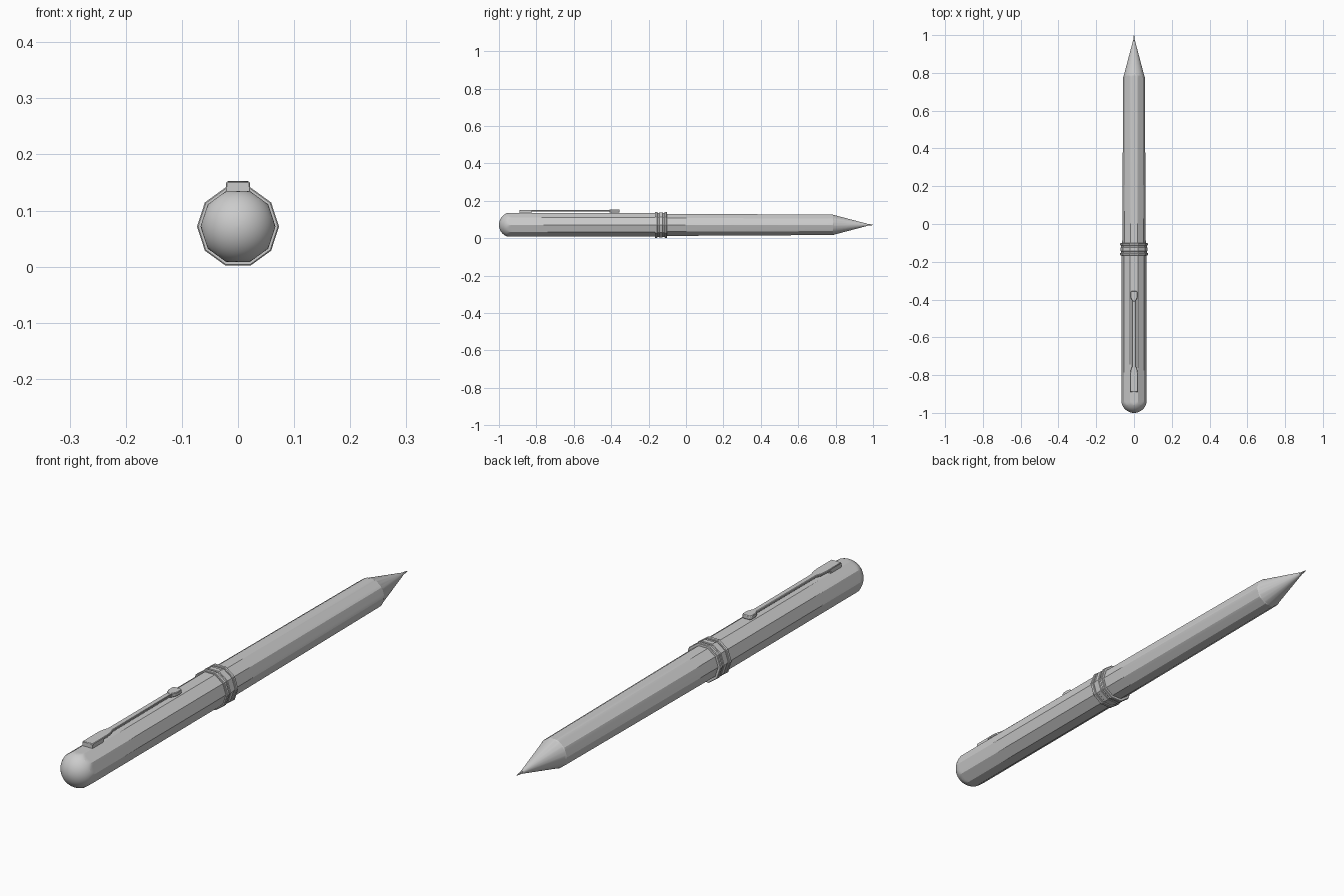
import bpy, bmesh
from math import cos, sin, radians, sqrt, pi

if "Cube" in bpy.data.objects:
    bpy.data.objects.remove(bpy.data.objects["Cube"])

ZC = 0.0715      # height of the pen's axis
SIDES = 10
BIG = 1.0        # "no rounding" radius


def finish(name, bm, angle):
    bmesh.ops.recalc_face_normals(bm, faces=bm.faces[:])
    me = bpy.data.meshes.new(name)
    bm.to_mesh(me)
    bm.free()
    ob = bpy.data.objects.new(name, me)
    bpy.context.collection.objects.link(ob)
    bpy.ops.object.select_all(action='DESELECT')
    ob.select_set(True)
    bpy.context.view_layer.objects.active = ob
    bpy.ops.object.shade_smooth_by_angle(angle=radians(angle))
    return ob


def loft(name, rows, segs=80):
    """Ten-sided prism limited by a round profile; rows = (y, round radius, flat radius)."""
    bm = bmesh.new()
    loops = []
    for y, rnd, flat in rows:
        loop = []
        for i in range(segs):
            deg = 360 * i / segs
            off = radians(deg % (360 / SIDES) - 180 / SIDES)
            r = min(rnd, flat / cos(off))
            t = radians(deg)
            loop.append(bm.verts.new((r * cos(t), y, ZC + r * sin(t))))
        loops.append(loop)
    for a, b in zip(loops, loops[1:]):
        for i in range(segs):
            j = (i + 1) % segs
            bm.faces.new((a[i], a[j], b[j], b[i]))
    bm.faces.new(loops[0])
    bm.faces.new(loops[-1])
    return finish(name, bm, 14)


def plate(name, half, z0, z1, bevel):
    """Flat plate symmetric in x from (half width, y) points."""
    bm = bmesh.new()
    pts = half + [(-x, y) for x, y in reversed(half)]
    face = bm.faces.new([bm.verts.new((x, y, z0)) for x, y in pts])
    new = bmesh.ops.extrude_face_region(bm, geom=[face])['geom']
    verts = [v for v in new if isinstance(v, bmesh.types.BMVert)]
    bmesh.ops.translate(bm, verts=verts, vec=(0, 0, z1 - z0))
    ob = finish(name, bm, 25)
    mod = ob.modifiers.new("soft_edges", 'BEVEL')
    mod.width = bevel
    mod.segments = 1
    return ob


# Cap with a domed end cut into the ten flats
CAP = 0.0635
DOME = 0.067
dome = [(-1 + DOME * (1 - cos(a)), DOME * sin(a), CAP)
        for a in [radians(2 + 88 * k / 12) for k in range(13)]]
loft("cap", dome + [(-0.15, BIG, CAP)])

# Barrel, slightly tapered, sharpened into a round cone with a fine nib
loft("barrel", [(-0.15, BIG, 0.0595), (0.775, BIG, 0.0545), (0.785, 0.0555, 0.0545),
                (0.788, 0.0535, 0.0545), (0.97, 0.0055, 0.0545)])
loft("nib", [(0.965, 0.0045, BIG), (0.99, 0.003, BIG), (1.0, 0.001, BIG)], 20)

# Joint rings: two flanges with a narrow band between grooves
for name, y0, y1, r in [("rear_flange", -0.167, -0.153, 0.0695),
                        ("ring_core", -0.160, -0.107, 0.0645),
                        ("middle_band", -0.145, -0.123, 0.067),
                        ("front_flange", -0.114, -0.101, 0.0695)]:
    c = 0.002
    loft(name, [(y0, BIG, r - c), (y0 + c, BIG, r), (y1 - c, BIG, r), (y1, BIG, r - c)])

# Clip: strip that is wide at the rear, its foot on the cap, and the end pad
plate("clip_strip", [(0.021, -0.89), (0.021, -0.80), (0.018, -0.775), (0.011, -0.755),
                     (0.010, -0.39)], 0.1425, 0.152, 0.002)
plate("clip_foot", [(0.021, -0.89), (0.021, -0.825)], 0.130, 0.147, 0.001)
plate("clip_pad", [(0.014, -0.355), (0.019, -0.362), (0.019, -0.385), (0.012, -0.403),
                   (0.005, -0.41)], 0.138, 0.153, 0.002)
